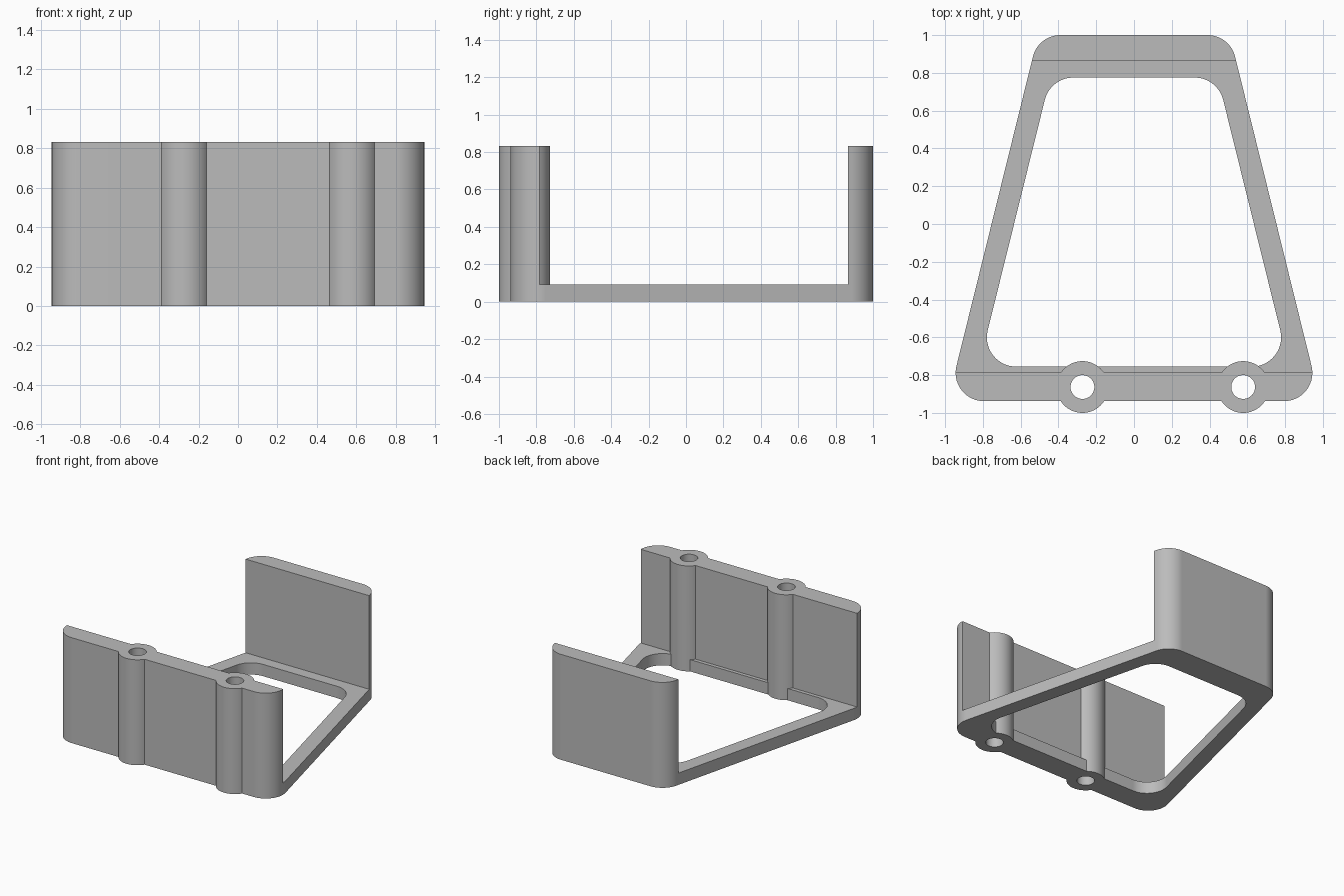
import bpy, bmesh, math
from mathutils import Vector

if "Cube" in bpy.data.objects:
    bpy.data.objects.remove(bpy.data.objects["Cube"], do_unlink=True)

HEIGHT, PLATE = 0.832, 0.093
POST_X, POST_Y = (-0.273, 0.578), -0.863

grey = bpy.data.materials.new("plain grey")
grey.use_nodes = True
grey.diffuse_color = (0.5, 0.5, 0.5, 1)
grey.node_tree.nodes["Principled BSDF"].inputs["Base Color"].default_value = (0.5, 0.5, 0.5, 1)


def prism(name, outline, z0, z1):
    """Extrude a closed outline between two heights."""
    bm = bmesh.new()
    face = bm.faces.new([bm.verts.new((x, y, z0)) for x, y in outline])
    top = bmesh.ops.extrude_face_region(bm, geom=[face])["geom"]
    bmesh.ops.translate(bm, vec=(0, 0, z1 - z0),
                        verts=[v for v in top if isinstance(v, bmesh.types.BMVert)])
    bmesh.ops.recalc_face_normals(bm, faces=bm.faces)
    mesh = bpy.data.meshes.new(name)
    bm.to_mesh(mesh)
    bm.free()
    mesh.materials.append(grey)
    obj = bpy.data.objects.new(name, mesh)
    bpy.context.collection.objects.link(obj)
    return obj


def rounded(corners, radius, steps=14):
    """Round every corner of a convex polygon with a tangent arc."""
    points = []
    for i, corner in enumerate(corners):
        c = Vector(corner)
        a = (Vector(corners[i - 1]) - c).normalized()
        b = (Vector(corners[(i + 1) % len(corners)]) - c).normalized()
        half = a.angle(b) / 2
        centre = c + (a + b).normalized() * radius / math.sin(half)
        start = c + a * radius / math.tan(half) - centre
        end = c + b * radius / math.tan(half) - centre
        sweep = math.pi - 2 * half
        for s in range(steps + 1):
            t = s / steps
            p = (start * math.sin((1 - t) * sweep) + end * math.sin(t * sweep)) / math.sin(sweep)
            points.append(centre + p)
    return points


def trapezoid(front_x, front_y, back_x, back_y):
    return [(-front_x, front_y), (front_x, front_y), (back_x, back_y), (-back_x, back_y)]


def circle(x, y, r, n=64):
    return [(x + r * math.cos(math.tau * i / n), y + r * math.sin(math.tau * i / n))
            for i in range(n)]


def combine(target, tool, operation):
    mod = target.modifiers.new("combine", "BOOLEAN")
    mod.operation, mod.solver, mod.object = operation, "EXACT", tool
    bpy.context.view_layer.objects.active = target
    bpy.ops.object.modifier_apply(modifier=mod.name)
    bpy.data.objects.remove(tool, do_unlink=True)


# Rounded tapered block
bracket = prism("bracket_frame", rounded(trapezoid(0.986, -0.938, 0.507, 1.0), 0.15), 0, HEIGHT)

# Window through the base, and the open middle between the two walls
window = prism("window_cutter", rounded(trapezoid(0.822, -0.755, 0.443, 0.775), 0.155), -0.1, 1)
combine(bracket, window, "DIFFERENCE")
middle = prism("middle_cutter", trapezoid(1.2, -0.784, 1.2, 0.865), PLATE, 1)
combine(bracket, middle, "DIFFERENCE")

# Screw posts on the front wall, then their through holes
for x in POST_X:
    combine(bracket, prism("screw_post", circle(x, POST_Y, 0.137), 0, HEIGHT), "UNION")
for x in POST_X:
    combine(bracket, prism("hole_cutter", circle(x, POST_Y, 0.063), -0.1, 1), "DIFFERENCE")

# Smooth curved corners with crisp edges
bpy.ops.object.select_all(action="DESELECT")
bracket.select_set(True)
bpy.context.view_layer.objects.active = bracket
bpy.ops.object.shade_smooth_by_angle(angle=math.radians(25))
normals = bracket.modifiers.new("flat_walls", "WEIGHTED_NORMAL")
normals.keep_sharp = True
